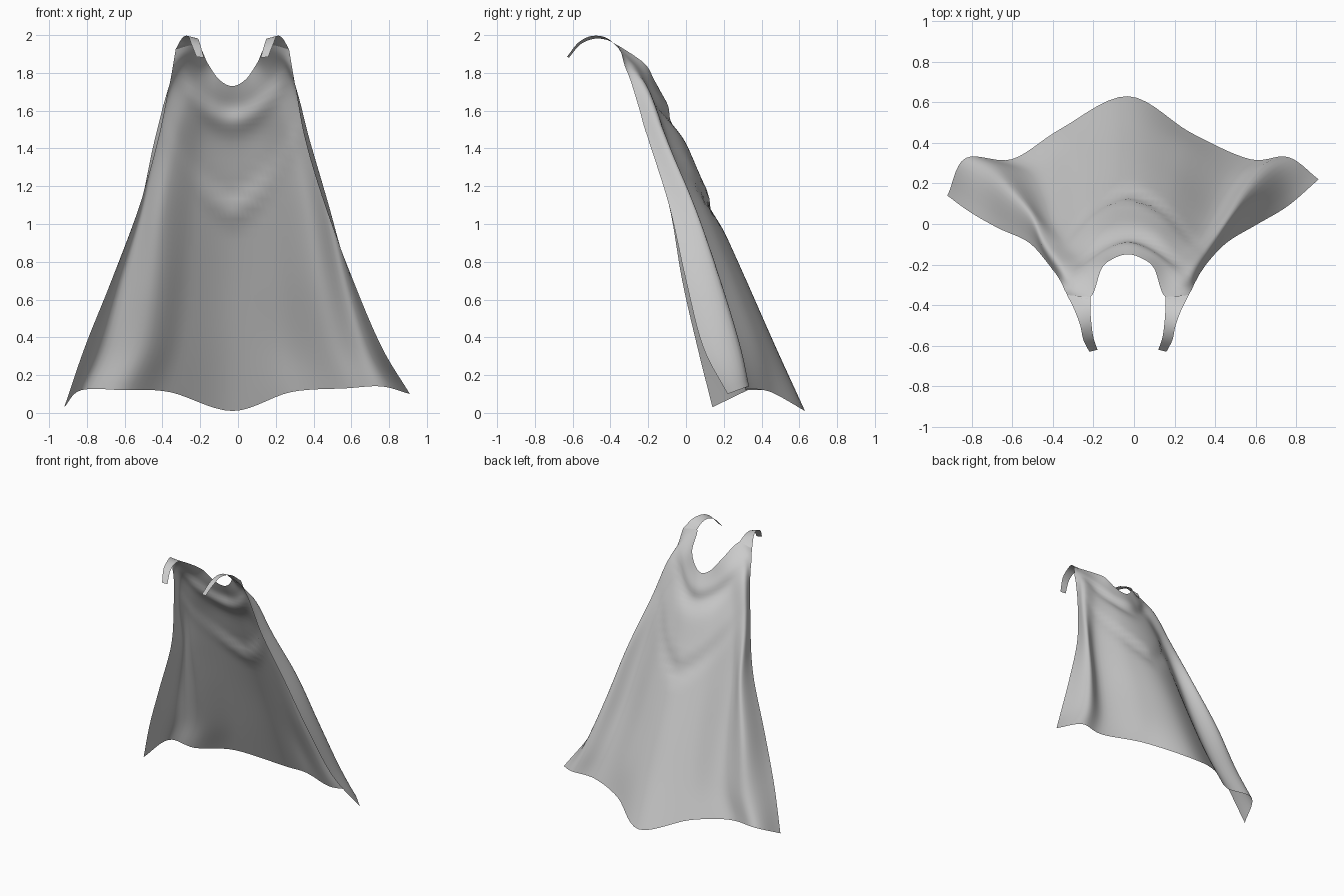
import bpy
import math
from mathutils import Vector

default_cube = bpy.data.objects.get("Cube")
if default_cube:
    bpy.data.objects.remove(default_cube, do_unlink=True)

MIDDLE = -0.03   # x of the cape's centre line

cloth = bpy.data.materials.new("grey_cloth")
cloth.use_nodes = True
cloth_colour = (0.6, 0.6, 0.6, 1)
cloth.diffuse_color = cloth_colour
cloth.node_tree.nodes["Principled BSDF"].inputs["Base Color"].default_value = cloth_colour


def smooth_path(points, steps):
    """Catmull-Rom curve through the points."""
    points = [Vector(p) for p in points]
    before = points[0] * 2 - points[1]
    after = points[-1] * 2 - points[-2]
    padded = [before] + points + [after]
    result = []
    for a, b, c, d in zip(padded, padded[1:], padded[2:], padded[3:]):
        for step in range(steps):
            t = step / steps
            tangent_b, tangent_c = (c - a) / 2, (d - b) / 2
            result.append(b + tangent_b * t
                          + (3 * (c - b) - 2 * tangent_b - tangent_c) * t ** 2
                          + (2 * (b - c) + tangent_b + tangent_c) * t ** 3)
    result.append(points[-1])
    return result


def loft(name, columns, steps, shape=None):
    """Smooth sheet spanning a row of paths that run down the cloth."""
    paths = [smooth_path(column, steps) for column in columns]
    rows = [smooth_path(row, steps) for row in zip(*paths)]
    if shape:
        rows = [[shape(point) for point in row] for row in rows]
    width = len(rows[0])
    faces = []
    for r in range(len(rows) - 1):
        for c in range(width - 1):
            corner = r * width + c
            faces.append((corner, corner + 1, corner + width + 1, corner + width))
    mesh = bpy.data.meshes.new(name)
    mesh.from_pydata([point for row in rows for point in row], [], faces)
    mesh.materials.append(cloth)
    mesh.polygons.foreach_set("use_smooth", [True] * len(mesh.polygons))
    mesh.update()
    sheet = bpy.data.objects.new(name, mesh)
    bpy.context.collection.objects.link(sheet)
    return sheet


def draped_folds(point):
    """Two hanging folds across the back, a slight swell above a deeper dip."""
    x, y, z = point
    across = abs(x - MIDDLE)
    fade = math.exp(-(across / 0.25) ** 2)
    upper = (z - 1.57 - 3 * across ** 2) / 0.07
    lower = (z - 1.10 - 2.5 * across ** 2 - 0.3 * across) / 0.07
    for height, depth in ((upper, 0.03), (lower, 0.025)):
        y += depth * fade * (height - 0.6) * math.exp(-height ** 2)
    return Vector((x, y, z))


# Paths from the neckline to the hem, right edge to left edge:
# each side has a front edge, an outward ridge, a valley and a back panel
right_edge = [(-.33, -.35, 1.925), (-.36, -.285, 1.75), (-.42, -.20, 1.45),
              (-.52, -.09, 1.10), (-.67, -.02, .70), (-.81, .06, .35), (-.92, .14, .03)]
right_ridge = [(-.215, -.36, 1.945), (-.345, -.22, 1.75), (-.44, -.10, 1.43),
               (-.51, .05, 1.08), (-.625, .18, .70), (-.72, .27, .36), (-.83, .325, .12)]
right_valley = [(-.16, -.22, 1.85), (-.25, -.18, 1.69), (-.33, -.09, 1.43),
                (-.40, .01, 1.08), (-.44, .14, .70), (-.49, .26, .36), (-.60, .32, .12)]
right_back = [(-.10, -.17, 1.765), (-.14, -.12, 1.63), (-.18, -.02, 1.43),
              (-.22, .11, 1.08), (-.25, .26, .70), (-.29, .39, .36), (-.36, .47, .11)]
centre_back = [(MIDDLE, -.15, 1.73), (MIDDLE, -.09, 1.61), (MIDDLE, 0, 1.43),
               (MIDDLE, .15, 1.08), (MIDDLE, .32, .70), (MIDDLE, .47, .36), (MIDDLE, .63, .01)]
left_back = [(.04, -.17, 1.765), (.08, -.12, 1.63), (.12, -.02, 1.43),
             (.16, .11, 1.08), (.19, .26, .70), (.23, .39, .36), (.28, .45, .11)]
left_valley = [(.10, -.22, 1.85), (.19, -.18, 1.69), (.28, -.09, 1.43),
               (.36, .01, 1.08), (.42, .13, .70), (.49, .25, .36), (.57, .32, .13)]
left_ridge = [(.155, -.36, 1.945), (.285, -.22, 1.75), (.38, -.10, 1.43),
              (.48, .05, 1.08), (.57, .18, .70), (.67, .28, .36), (.76, .33, .14)]
left_edge = [(.27, -.35, 1.925), (.30, -.29, 1.75), (.355, -.20, 1.45),
             (.46, -.09, 1.10), (.61, 0, .70), (.76, .09, .35), (.91, .22, .10)]

loft("cape_body", [right_edge, right_ridge, right_valley, right_back, centre_back,
                   left_back, left_valley, left_ridge, left_edge], 7, draped_folds)

# Shoulder straps hooking over to the front
strap_outer = [(-.33, -.35, 1.925), (-.295, -.42, 1.985), (-.265, -.50, 1.995),
               (-.25, -.57, 1.96), (-.22, -.63, 1.885)]
strap_inner = [(-.215, -.36, 1.945), (-.215, -.42, 1.975), (-.21, -.49, 1.98),
               (-.20, -.56, 1.95), (-.18, -.62, 1.88)]


def mirrored(path):
    return [(2 * MIDDLE - x, y, z) for x, y, z in path]


loft("right_strap", [strap_inner, strap_outer], 5)
loft("left_strap", [mirrored(strap_outer), mirrored(strap_inner)], 5)
